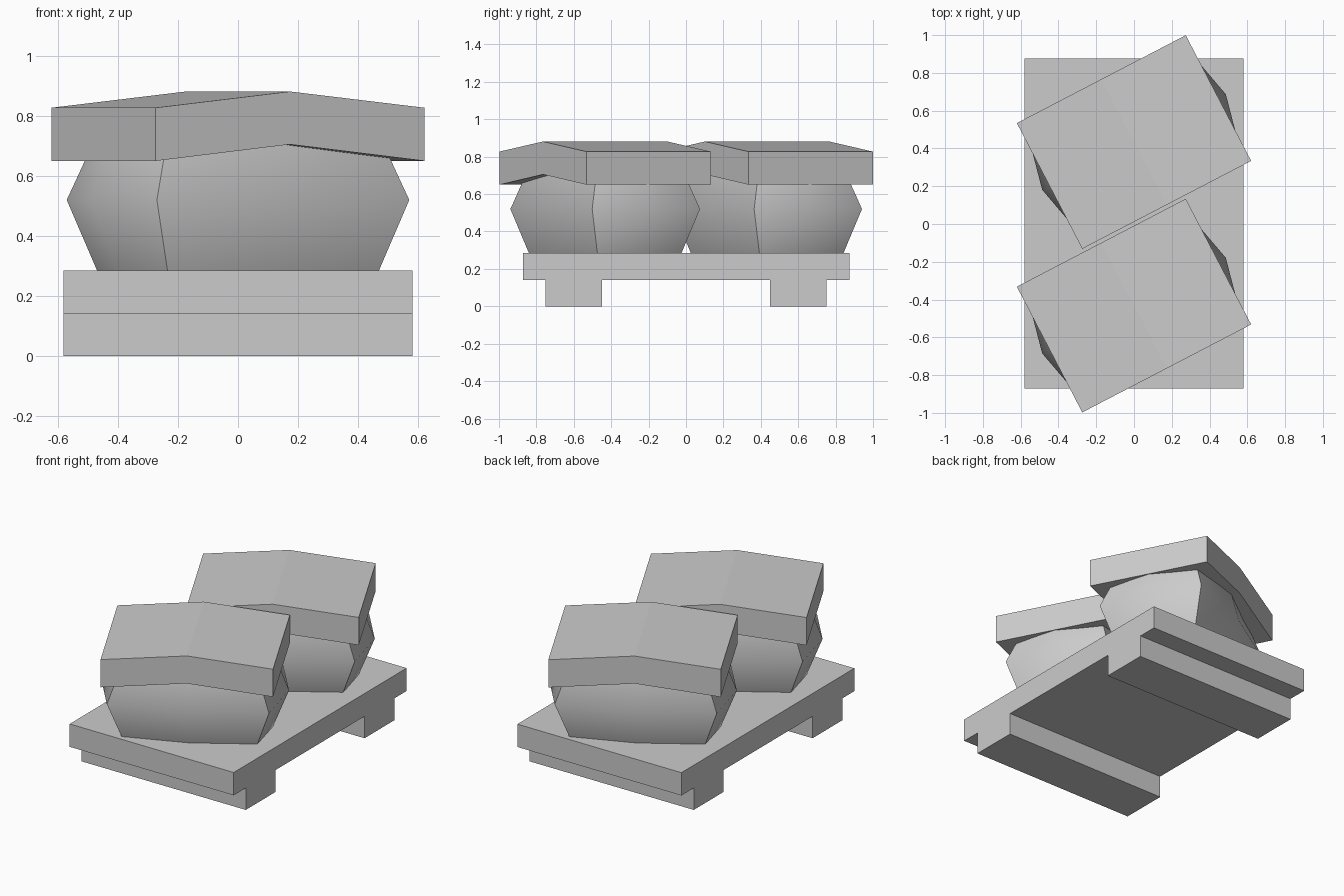
import bpy, bmesh, math

if "Cube" in bpy.data.objects:
    bpy.data.objects.remove(bpy.data.objects["Cube"])

TURN = math.radians(27.5)


def make_object(name, bm, loc=(0, 0, 0), turn=0.0):
    bmesh.ops.recalc_face_normals(bm, faces=bm.faces)
    mesh = bpy.data.meshes.new(name)
    bm.to_mesh(mesh)
    bm.free()
    ob = bpy.data.objects.new(name, mesh)
    bpy.context.collection.objects.link(ob)
    ob.location = loc
    ob.rotation_euler.z = turn
    return ob


def loft(rings):
    """Bridge equal-length rings of points and close both ends."""
    bm = bmesh.new()
    loops = [[bm.verts.new(p) for p in ring] for ring in rings]
    n = len(loops[0])
    for lo, hi in zip(loops, loops[1:]):
        for i in range(n):
            j = (i + 1) % n
            bm.faces.new((lo[i], lo[j], hi[j], hi[i]))
    bm.faces.new(loops[0][::-1])
    bm.faces.new(loops[-1])
    return bm


def box(name, x, y0, y1, z0, z1):
    ring = [(-x, y0), (x, y0), (x, y1), (-x, y1)]
    return make_object(name, loft([[(*p, z) for p in ring] for z in (z0, z1)]))


def pillow_ring(a, b, end_mid, side_mid, z):
    """Rectangle with a pushed-out midpoint on every side."""
    return [(-a, -b, z), (0, -side_mid, z), (a, -b, z), (end_mid, 0, z),
            (a, b, z), (0, side_mid, z), (-a, b, z), (-end_mid, 0, z)]


# Base: deck board on two skids
box("deck", 0.58, -0.872, 0.875, 0.14, 0.286)
for side, y in (("front", -0.6), ("back", 0.6)):
    box(side + "_skid", 0.58, y - 0.15, y + 0.15, 0.0, 0.14)

for side, y in (("front", -0.432), ("back", 0.434)):
    # Bulging body, smooth with sharp corners
    body = make_object(side + "_body", loft([
        pillow_ring(0.397, 0.254, 0.455, 0.29, 0.286),
        pillow_ring(0.4735, 0.325, 0.548, 0.37, 0.52),
        pillow_ring(0.39, 0.25, 0.46, 0.31, 0.755)]), (0, y, 0), TURN)
    bpy.ops.object.select_all(action='DESELECT')
    body.select_set(True)
    bpy.context.view_layer.objects.active = body
    bpy.ops.object.shade_smooth_by_angle(angle=math.radians(45))

    # Overhanging cap: chevron profile extruded across its width
    profile = [(-0.504, 0.65), (0, 0.705), (0.504, 0.65),
               (0.504, 0.827), (0, 0.881), (-0.504, 0.827)]
    make_object(side + "_cap", loft(
        [[(x, w, z) for x, z in profile] for w in (-0.375, 0.375)]),
        (0, y, 0), TURN)
